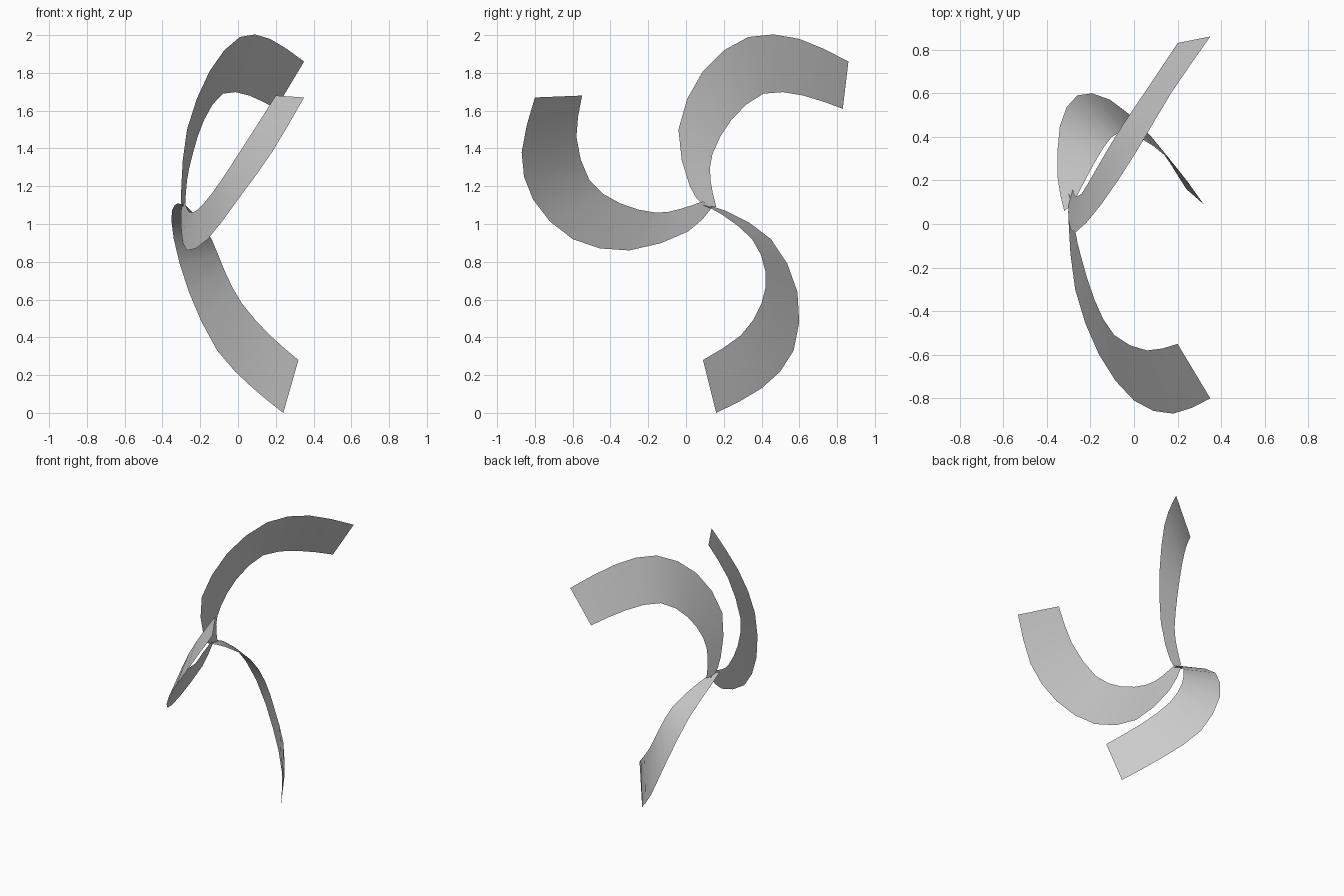
import bpy
import bmesh
from mathutils import Vector

STEPS_PER_SPAN = 2

cube = bpy.data.objects.get("Cube")
if cube:
    bpy.data.objects.remove(cube, do_unlink=True)

# Single plain grey finish shared by every blade
grey = bpy.data.materials.new("plain_grey")
grey.use_nodes = True
colour = (0.6, 0.6, 0.6, 1)
grey.diffuse_color = colour
grey.node_tree.nodes["Principled BSDF"].inputs["Base Color"].default_value = colour


def smooth_rail(knots):
    """Resample a rail through its knots with a Catmull-Rom spline."""
    points = [Vector(knot) for knot in knots]
    first_ghost = points[0] * 2 - points[1]
    last_ghost = points[-1] * 2 - points[-2]
    padded = [first_ghost] + points + [last_ghost]
    rail = []
    for span in range(len(points) - 1):
        before, start, end, after = padded[span:span + 4]
        start_tangent = (end - before) / 2
        end_tangent = (after - start) / 2
        for step in range(STEPS_PER_SPAN):
            t = step / STEPS_PER_SPAN
            blend = t * t * (3 - 2 * t)
            rail.append(start.lerp(end, blend)
                        + start_tangent * t * (1 - t) ** 2
                        - end_tangent * t * t * (1 - t))
    rail.append(points[-1])
    return rail


def build_blade(name, outer_knots, inner_knots):
    """Bridge an outer and an inner rail with one thin curved sheet."""
    bm = bmesh.new()
    outer = [bm.verts.new(point) for point in smooth_rail(outer_knots)]
    inner = [bm.verts.new(point) for point in smooth_rail(inner_knots)]
    for i in range(len(outer) - 1):
        face = bm.faces.new((outer[i], outer[i + 1], inner[i + 1], inner[i]))
        face.smooth = True
    bmesh.ops.recalc_face_normals(bm, faces=bm.faces)
    mesh = bpy.data.meshes.new(name)
    bm.to_mesh(mesh)
    bm.free()
    mesh.materials.append(grey)
    blade = bpy.data.objects.new(name, mesh)
    bpy.context.collection.objects.link(blade)
    return blade


# Rails run from the blade tip to the shared root
build_blade(
    "upper_back_blade",
    [(.35, .86, 1.86), (.17, .6, 1.98), (.01, .33, 1.99), (-.15, .09, 1.81),
     (-.27, -.04, 1.5), (-.3, .02, 1.2), (-.3, .09, 1.1)],
    [(.2, .83, 1.61), (.06, .62, 1.68), (-.08, .41, 1.69), (-.18, .24, 1.55),
     (-.24, .14, 1.37), (-.27, .13, 1.23), (-.28, .16, 1.09)])

build_blade(
    "front_blade",
    [(.35, -.8, 1.67), (.18, -.87, 1.38), (0, -.81, 1.13), (-.16, -.6, .92),
     (-.27, -.3, .86), (-.3, .01, .96), (-.3, .14, 1.09)],
    [(.2, -.55, 1.68), (.06, -.58, 1.46), (-.09, -.51, 1.23), (-.18, -.35, 1.11),
     (-.24, -.16, 1.06), (-.27, -.03, 1.08), (-.28, .09, 1.12)])

build_blade(
    "lower_blade",
    [(.24, .16, 0), (.08, .4, .13), (-.11, .57, .33), (-.26, .59, .64),
     (-.34, .45, .92), (-.35, .21, 1.07), (-.32, .06, 1.11)],
    [(.32, .09, .28), (.17, .29, .41), (.02, .4, .58), (-.07, .42, .75),
     (-.14, .35, .92), (-.23, .19, 1.05), (-.28, .09, 1.1)])
